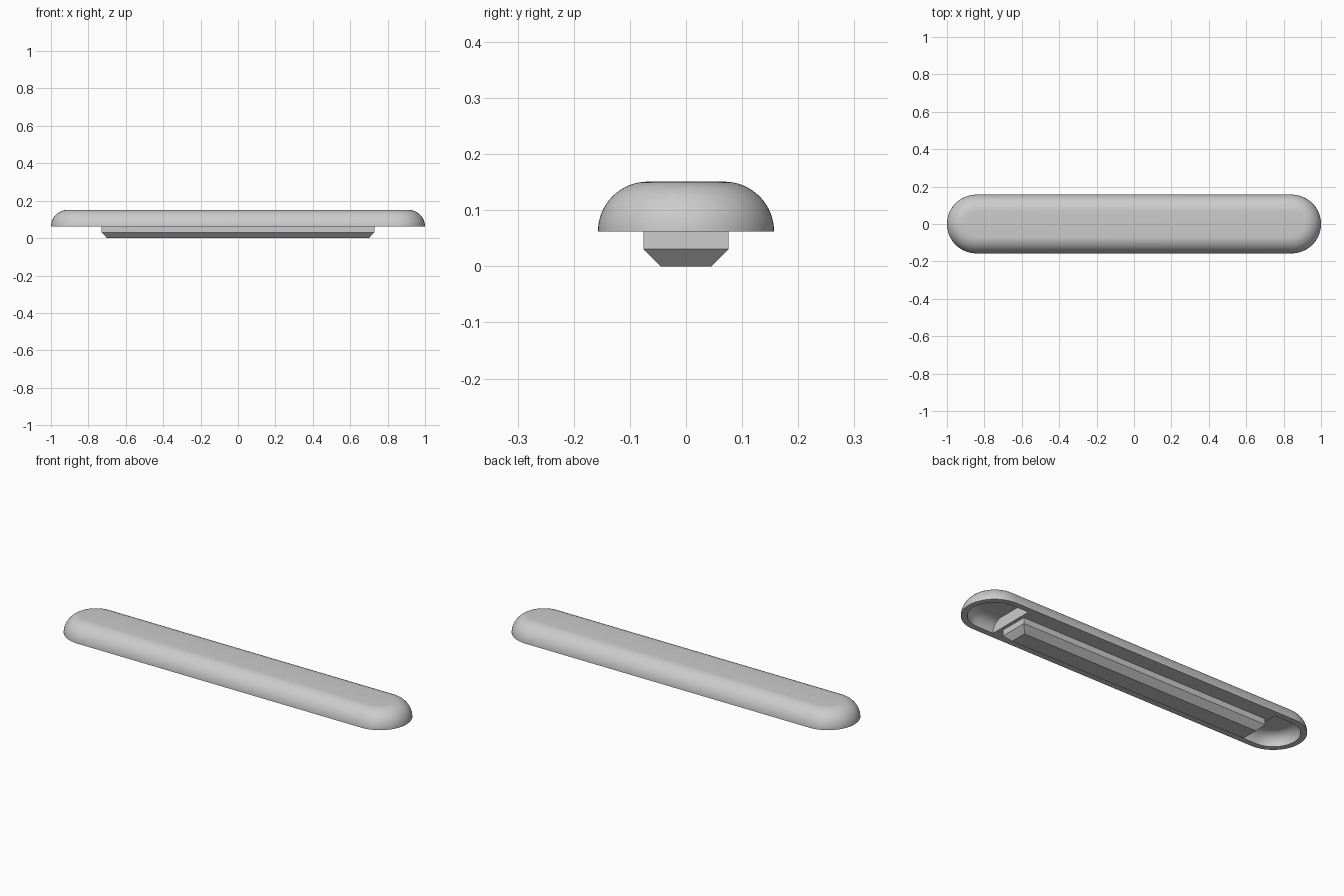
import bpy, bmesh, math

cube = bpy.data.objects.get("Cube")
if cube:
    bpy.data.objects.remove(cube, do_unlink=True)

grey = bpy.data.materials.new("light_grey")
grey.use_nodes = True
colour = (0.6, 0.6, 0.6, 1)
grey.diffuse_color = colour
grey.node_tree.nodes["Principled BSDF"].inputs["Base Color"].default_value = colour

HALF_WIDTH, END_X = 0.157, 0.843       # outer end radius and its centre
BASE_Z, TOP_Z, WALL = 0.062, 0.151, 0.03
POCKET_X = 0.747                       # straight inner wall of each end pocket
ARC, FILLET = 32, 16


def half_circle(r):
    """Points around the +x end, from -y to +y."""
    angles = [math.pi * (i / ARC - 0.5) for i in range(ARC + 1)]
    return [(END_X + r * math.cos(a), r * math.sin(a)) for a in angles]


def capsule(r):
    end = half_circle(r)
    return end + [(-x, -y) for x, y in end]


def pocket(r):
    return half_circle(r) + [(POCKET_X, r), (POCKET_X, -r)]


def rectangle(hx, hy):
    return [(hx, -hy), (hx, hy), (-hx, hy), (-hx, -hy)]


def loft(name, rings, mirror=False):
    """Join (outline, z) rings, bottom to top, into a closed solid."""
    bm = bmesh.new()
    loops = [[bm.verts.new((-x if mirror else x, y, z)) for x, y in pts]
             for pts, z in rings]
    for low, high in zip(loops, loops[1:]):
        for i in range(len(low)):
            j = (i + 1) % len(low)
            bm.faces.new((low[i], low[j], high[j], high[i]))
    bm.faces.new(loops[0][::-1])
    bm.faces.new(loops[-1])
    bmesh.ops.recalc_face_normals(bm, faces=bm.faces)
    mesh = bpy.data.meshes.new(name)
    bm.to_mesh(mesh)
    bm.free()
    mesh.materials.append(grey)
    obj = bpy.data.objects.new(name, mesh)
    bpy.context.collection.objects.link(obj)
    return obj


def domed(outline, width, height):
    """Rings that curve inward over a quarter circle."""
    steps = [math.pi / 2 * i / FILLET for i in range(FILLET + 1)]
    return [(outline(width - height * (1 - math.cos(a))),
             BASE_Z + height * math.sin(a)) for a in steps]


# Rounded handle body
body = loft("handle_body", domed(capsule, HALF_WIDTH, TOP_Z - BASE_Z))

# Hollow pockets under both ends
inner = HALF_WIDTH - WALL
bpy.context.view_layer.objects.active = body
for mirror in (False, True):
    rings = [(pocket(inner), BASE_Z - WALL)]
    rings += domed(pocket, inner, TOP_Z - BASE_Z - WALL)
    cutter = loft("pocket_cutter", rings, mirror)
    cutter.hide_render = True
    cut = body.modifiers.new("pocket", 'BOOLEAN')
    cut.operation = 'DIFFERENCE'
    cut.solver = 'EXACT'
    cut.object = cutter
    bpy.ops.object.modifier_apply(modifier=cut.name)
    bpy.data.objects.remove(cutter, do_unlink=True)

bpy.ops.object.select_all(action='DESELECT')
body.select_set(True)
bpy.ops.object.shade_smooth_by_angle(angle=math.radians(30))

# Mounting rail with a bevelled foot
loft("mounting_rail", [(rectangle(0.70, 0.045), 0),
                       (rectangle(0.73, 0.076), 0.031),
                       (rectangle(0.73, 0.076), BASE_Z)])
